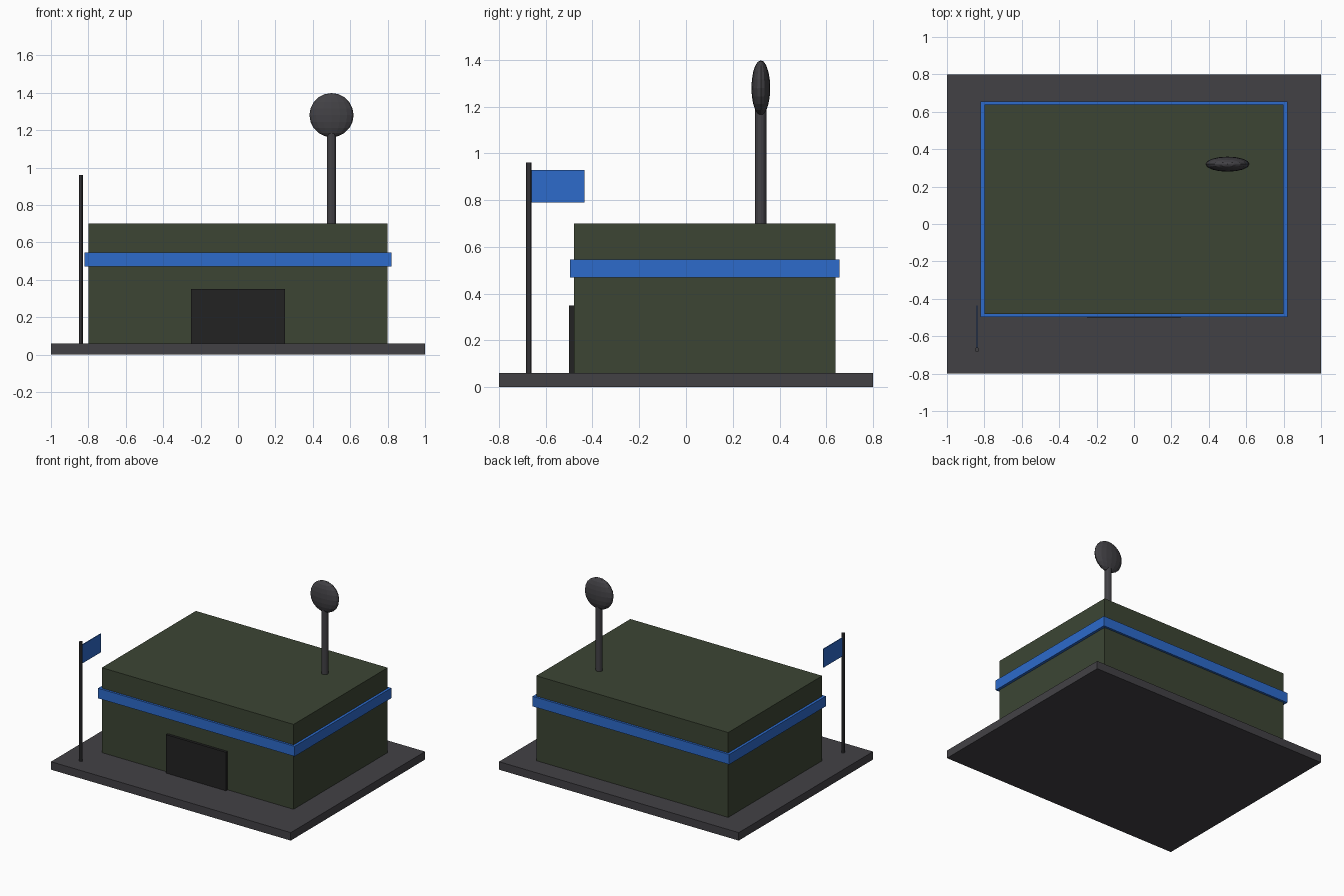
import bpy

cube = bpy.data.objects.get("Cube")
if cube:
    bpy.data.objects.remove(cube, do_unlink=True)


def material(name, rgb):
    m = bpy.data.materials.new(name)
    m.use_nodes = True
    m.diffuse_color = (*rgb, 1)
    m.node_tree.nodes["Principled BSDF"].inputs["Base Color"].default_value = (*rgb, 1)
    return m


green = material("olive green", (0.045, 0.06, 0.034))
grey = material("dark grey", (0.055, 0.053, 0.06))
black = material("near black", (0.016, 0.016, 0.016))
blue = material("bright blue", (0.026, 0.145, 0.6))


def finish(name, mat):
    ob = bpy.context.object
    ob.name = ob.data.name = name
    ob.data.materials.append(mat)
    return ob


def box(name, mat, x, y, z):
    """Box from (min, max) ranges on each axis."""
    ranges = (x, y, z)
    bpy.ops.mesh.primitive_cube_add(size=1, location=[(a + b) / 2 for a, b in ranges])
    bpy.context.object.scale = [b - a for a, b in ranges]
    bpy.ops.object.transform_apply(location=False, rotation=False, scale=True)
    return finish(name, mat)


def pole(name, mat, x, y, z, radius, sides):
    bpy.ops.mesh.primitive_cylinder_add(vertices=sides, radius=radius, depth=z[1] - z[0],
                                        location=(x, y, sum(z) / 2))
    return finish(name, mat)


# Ground slab and building
box("base_slab", grey, (-1, 1), (-0.8, 0.8), (0, 0.06))
box("building", green, (-0.8, 0.8), (-0.48, 0.64), (0.06, 0.7))
box("wall_band", blue, (-0.82, 0.82), (-0.496, 0.656), (0.47, 0.546))
box("front_door", black, (-0.25, 0.25), (-0.5, -0.47), (0.06, 0.35))

# Roof mast with flattened dish
pole("roof_mast", grey, 0.5, 0.32, (0.7, 1.2), 0.024, 12)
bpy.ops.mesh.primitive_uv_sphere_add(segments=16, ring_count=10, radius=0.118,
                                     location=(0.5, 0.32, 1.28))
bpy.context.object.scale.y = 0.34
bpy.ops.object.transform_apply(location=False, rotation=False, scale=True)
finish("dish", grey)

# Flag on its pole
pole("flag_pole", grey, -0.84, -0.672, (0.06, 0.96), 0.012, 10)
box("flag", blue, (-0.843, -0.837), (-0.665, -0.435), (0.79, 0.93))
